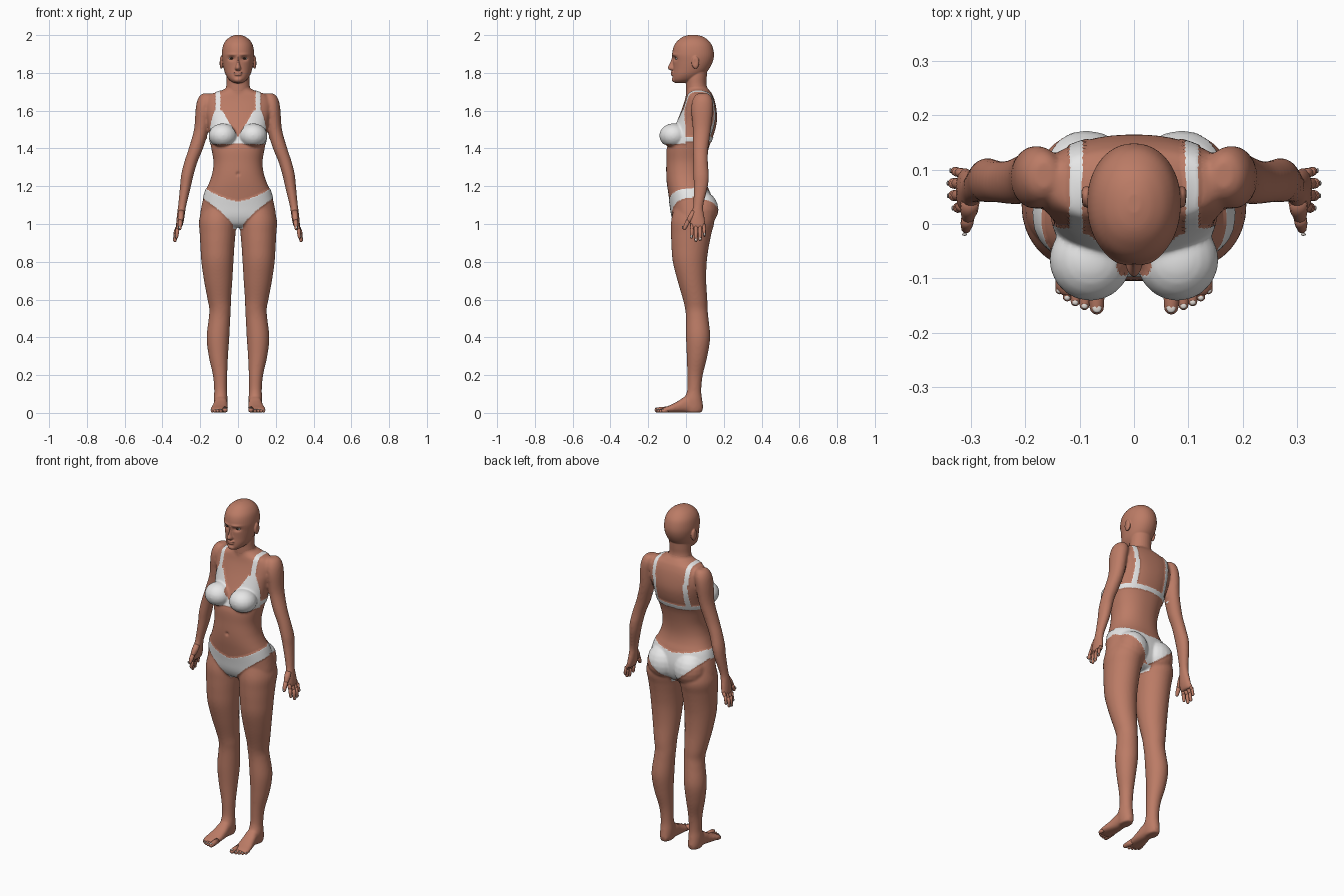
import bpy, bmesh, math
from mathutils import Matrix, Vector

def material(name, rgb):
    m = bpy.data.materials.new(name)
    m.diffuse_color = (*rgb, 1)
    return m

SKIN = material("skin", (0.50, 0.20, 0.132))
CLOTH = material("white cloth", (0.80, 0.80, 0.80))
NAIL = material("nail", (0.75, 0.70, 0.66))
DARK = material("dark iris", (0.05, 0.03, 0.02))

def spline(rows, sub=5):
    """Catmull-Rom through the section rows."""
    out = []
    for i in range(len(rows) - 1):
        p = [rows[max(0, min(len(rows) - 1, i + k))] for k in (-1, 0, 1, 2)]
        for j in range(sub):
            t = j / sub
            out.append([0.5 * (2 * b + (c - a) * t + (2*a - 5*b + 4*c - d) * t*t
                        + (3*b - a - 3*c + d) * t**3) for a, b, c, d in zip(*p)])
    return out + [list(rows[-1])]

def loft(bm, rows, side=1, axis="z", power=2.0, n=32):
    """Rows: position, centre x, half width, low and high limit of third axis."""
    rings = []
    for t, cx, rx, lo, hi in spline(rows):
        ring = []
        for k in range(n):
            a = 2 * math.pi * k / n
            c, s = [math.copysign(abs(v) ** (2 / power), v) for v in (math.cos(a), math.sin(a))]
            x, w = side * (cx + rx * c), (lo + hi) / 2 + (hi - lo) / 2 * s
            ring.append(bm.verts.new((x, w, t) if axis == "z" else (x, t, w)))
        rings.append(ring)
    faces = [bm.faces.new(rings[0]), bm.faces.new(rings[-1])]
    for r, q in zip(rings, rings[1:]):
        for k in range(n):
            faces.append(bm.faces.new((r[k], r[(k + 1) % n], q[(k + 1) % n], q[k])))
    bmesh.ops.recalc_face_normals(bm, faces=faces)

def blob(bm, centre, radii, n=20):
    bmesh.ops.create_uvsphere(bm, u_segments=n, v_segments=n // 2, radius=1,
        matrix=Matrix.Translation(centre) @ Matrix.Diagonal((*radii, 1)))

def digit(bm, start, end, r0, r1, n=12):
    """Round-ended finger or toe between two points."""
    a, b = Vector(start), Vector(end)
    d = (b - a).normalized()
    rot = d.to_track_quat("Z", "Y").to_matrix()
    L = (b - a).length
    prof = [(0, r0), (L * .5, r0 * .97), (L - r1, r1)]
    prof += [(L - r1 + r1 * math.sin(t), r1 * math.cos(t)) for t in (.5, 1.0, 1.4)]
    rings = [[bm.verts.new(a + rot @ Vector((r * math.cos(2*math.pi*k/n), r * math.sin(2*math.pi*k/n), h)))
              for k in range(n)] for h, r in prof]
    faces = [bm.faces.new(rings[0]), bm.faces.new(rings[-1])]
    for p, q in zip(rings, rings[1:]):
        for k in range(n):
            faces.append(bm.faces.new((p[k], p[(k + 1) % n], q[(k + 1) % n], q[k])))
    bmesh.ops.recalc_face_normals(bm, faces=faces)

def finish(name, bm, mats, voxel=None, smooth=8):
    me = bpy.data.meshes.new(name)
    bm.to_mesh(me)
    bm.free()
    ob = bpy.data.objects.new(name, me)
    bpy.context.collection.objects.link(ob)
    if voxel:  # fuse the overlapping parts into one skin
        r = ob.modifiers.new("fuse", "REMESH")
        r.mode, r.voxel_size = "VOXEL", voxel
        s = ob.modifiers.new("soften", "SMOOTH")
        s.factor, s.iterations = 0.5, smooth
        dg = bpy.context.evaluated_depsgraph_get()
        me = bpy.data.meshes.new_from_object(ob.evaluated_get(dg))
        ob.modifiers.clear()
        ob.data = me
    me.materials.clear()
    for m in mats:
        me.materials.append(m)
    for p in me.polygons:
        p.use_smooth = True
    return ob

def bump(u, v, ru, rv):
    return math.exp(-(u / ru) ** 2 - (v / rv) ** 2)

NECK = [(1.84, 0, .058, .01, .115), (1.78, 0, .06, .0, .11), (1.74, 0, .061, .0, .108),
        (1.70, 0, .068, .0, .118), (1.66, 0, .085, .0, .135)]

# body: torso, limbs, palms and feet
bm = bmesh.new()
loft(bm, [(1.715, 0, .07, .005, .118), (1.70, 0, .105, .003, .13), (1.685, 0, .15, .0, .14),
          (1.65, 0, .178, -.008, .153), (1.60, 0, .178, -.025, .162), (1.55, 0, .165, -.045, .164),
          (1.50, 0, .155, -.066, .155), (1.45, 0, .150, -.085, .138), (1.40, 0, .141, -.102, .12),
          (1.33, 0, .130, -.104, .105), (1.27, 0, .136, -.105, .10), (1.22, 0, .152, -.102, .107),
          (1.17, 0, .174, -.095, .125), (1.10, 0, .192, -.084, .138), (1.04, 0, .200, -.074, .132),
          (1.00, 0, .185, -.055, .11), (.985, 0, .15, -.03, .08)], power=2.25, n=64)
loft(bm, NECK[2:])
for s in (1, -1):
    blob(bm, (s * .08, -.066, 1.468), (.073, .073, .062))           # bust
    blob(bm, (s * .088, .085, 1.075), (.090, .084, .095))           # seat
    loft(bm, [(1.10, .10, .085, -.06, .13), (1.02, .107, .099, -.078, .15), (.95, .108, .095, -.079, .135),
              (.88, .109, .090, -.077, .121), (.80, .109, .085, -.07, .11), (.70, .105, .075, -.045, .107),
              (.60, .099, .062, -.016, .113), (.55, .095, .057, -.005, .114), (.50, .098, .057, .0, .119),
              (.40, .106, .060, .0, .128), (.30, .104, .051, .004, .113), (.20, .095, .038, .007, .089),
              (.12, .092, .034, .006, .081), (.07, .092, .037, -.01, .086), (.03, .092, .035, -.01, .091),
              (.002, .092, .03, .0, .083)], s)
    loft(bm, [(1.692, .165, .018, .065, .115), (1.68, .168, .034, .048, .13), (1.65, .174, .043, .033, .142),
              (1.60, .183, .042, .028, .143), (1.50, .194, .039, .036, .132), (1.40, .223, .038, .036, .118),
              (1.33, .249, .035, .039, .116), (1.26, .268, .033, .039, .121), (1.20, .278, .029, .041, .116),
              (1.10, .295, .022, .038, .092), (1.06, .301, .021, .028, .094), (1.02, .306, .020, .02, .101),
              (.99, .311, .017, .02, .104), (.975, .313, .011, .026, .10)], s)
    loft(bm, [(.086, .091, .02, .006, .04), (.05, .091, .033, .001, .08), (.0, .091, .036, .001, .088),
              (-.04, .094, .040, .001, .064), (-.08, .099, .045, .001, .043), (-.115, .101, .045, .001, .029),
              (-.132, .099, .038, .004, .02)], s, axis="y", power=2.4)
body = finish("body_with_two_piece_swimwear", bm, [SKIN, CLOTH], voxel=.006, smooth=9)

def is_cloth(c):
    x, y, z = abs(c.x), c.y, c.z
    if .96 < z < 1.22 and x < .215:                                 # briefs
        if y < .035:
            low = .99 + .14 * max(0, (x - .025) / .15) ** .75
            top = 1.12 + .07 * (x / .175) ** 1.5
        else:
            low, top = 1.0 + .14 * (x / .175) ** 1.2, 1.165 + .027 * (x / .175)
        return low < z < top or (x < .028 and z < 1.0 and z > .975)
    if z > 1.6:                                                     # shoulder straps
        return abs(x - .106) < .012
    if z > 1.42 and x < .168:
        if y > .04:
            return z < 1.46 and z > 1.437 or (y > .09 and z > 1.44 and abs(x - .100) < .012)
        f = (z - 1.455) / .165
        cup = z > 1.425 and f * .095 < x < .163 - .045 * max(0, f)
        return (cup and y < -.0) or 1.437 < z < 1.46
    return False

raised = set()
me = body.data
for p in me.polygons:
    if is_cloth(p.center):
        p.material_index = 1
        raised.update(p.vertices)
normals = {i: me.vertices[i].normal.copy() for i in raised}
for i in raised:                                                    # cloth thickness
    me.vertices[i].co += normals[i] * .003
for v in me.vertices:                                               # navel
    if v.co.y < 0:
        v.co.y += .009 * bump(v.co.x, v.co.z - 1.265, .008, .009)

# head
bm = bmesh.new()
loft(bm, [(2.001, 0, .012, .02, .055), (1.993, 0, .036, -.012, .087), (1.975, 0, .061, -.039, .115),
          (1.945, 0, .079, -.063, .138), (1.90, 0, .086, -.073, .148), (1.86, 0, .083, -.069, .142),
          (1.82, 0, .075, -.068, .122), (1.79, 0, .065, -.070, .095), (1.765, 0, .048, -.070, .06),
          (1.75, 0, .028, -.062, .02), (1.746, 0, .014, -.052, .0)], power=2.1, n=48)
loft(bm, NECK[:4])
loft(bm, [(1.888, 0, .007, -.075, -.03), (1.865, 0, .008, -.080, -.03), (1.845, 0, .011, -.089, -.03),
          (1.829, 0, .016, -.097, -.03), (1.819, 0, .016, -.092, -.03), (1.813, 0, .010, -.080, -.03)])
blob(bm, (0, -.064, 1.802), (.025, .017, .008))                     # upper lip
blob(bm, (0, -.064, 1.791), (.021, .017, .008))                     # lower lip
blob(bm, (0, -.055, 1.765), (.025, .021, .017))                     # chin
for s in (1, -1):
    blob(bm, (s * .088, .050, 1.855), (.011, .020, .034))           # ears
head = finish("head", bm, [SKIN], voxel=.003, smooth=5)
for v in head.data.vertices:                                        # sockets and brows
    x, y, z = abs(v.co.x), v.co.y, v.co.z
    if y < -.01:
        v.co.y += .013 * bump(x - .034, z - 1.876, .017, .011) - .005 * bump(x - .032, z - 1.897, .024, .007)
    elif x > .09:
        v.co.x -= math.copysign(.004 * bump(y - .047, z - 1.857, .009, .017), v.co.x)

# eyes, fingers, toes and nails
for s, side in ((1, "left"), (-1, "right")):
    bm = bmesh.new()
    blob(bm, (s * .034, -.046, 1.876), (.015, .012, .007), 24)
    eye = finish(side + "_eye", bm, [CLOTH, DARK])
    for p in eye.data.polygons:
        if abs(p.center.x - s * .034) < .006 and p.center.y < -.05:
            p.material_index = 1

    fingers, toes, nails = bmesh.new(), bmesh.new(), bmesh.new()
    for y0, x1, y1, z1, r in ((.033, .326, .029, .922, .0105), (.053, .334, .052, .904, .011),
                              (.074, .335, .075, .909, .0105), (.093, .331, .098, .932, .009)):
        mid = (s * (x1 - .004), (y0 + y1) / 2, (z1 + 1.0) / 2)
        digit(fingers, (s * .311, y0, 1.0), mid, r, r * .95)
        digit(fingers, (s * (x1 - .006), (y0 + y1) / 2, mid[2] + .015), (s * x1, y1, z1), r * .95, r * .75)
        blob(nails, (s * (x1 + r * .68), y1, z1 + .013), (.0022, .005, .008), 10)
    digit(fingers, (s * .300, .045, 1.065), (s * .306, .006, 1.005), .017, .012)
    digit(fingers, (s * .305, .012, 1.018), (s * .309, -.012, .968), .012, .009)
    blob(nails, (s * .311, -.019, .982), (.005, .003, .008), 10)
    for x0, x1, y1, r in ((.070, .068, -.166, .0145), (.090, .091, -.158, .010), (.106, .108, -.151, .0095),
                          (.121, .123, -.142, .009), (.134, .137, -.129, .009)):
        digit(toes, (s * x0, -.095, r + .004), (s * x1, y1, r), r * 1.05, r * .9)
        blob(nails, (s * x1, y1 + r * .75, r * 1.75), (r * .62, r * .6, .003), 10)
    finish(side + "_fingers", fingers, [SKIN])
    finish(side + "_toes", toes, [SKIN])
    finish(side + "_nails", nails, [NAIL])
